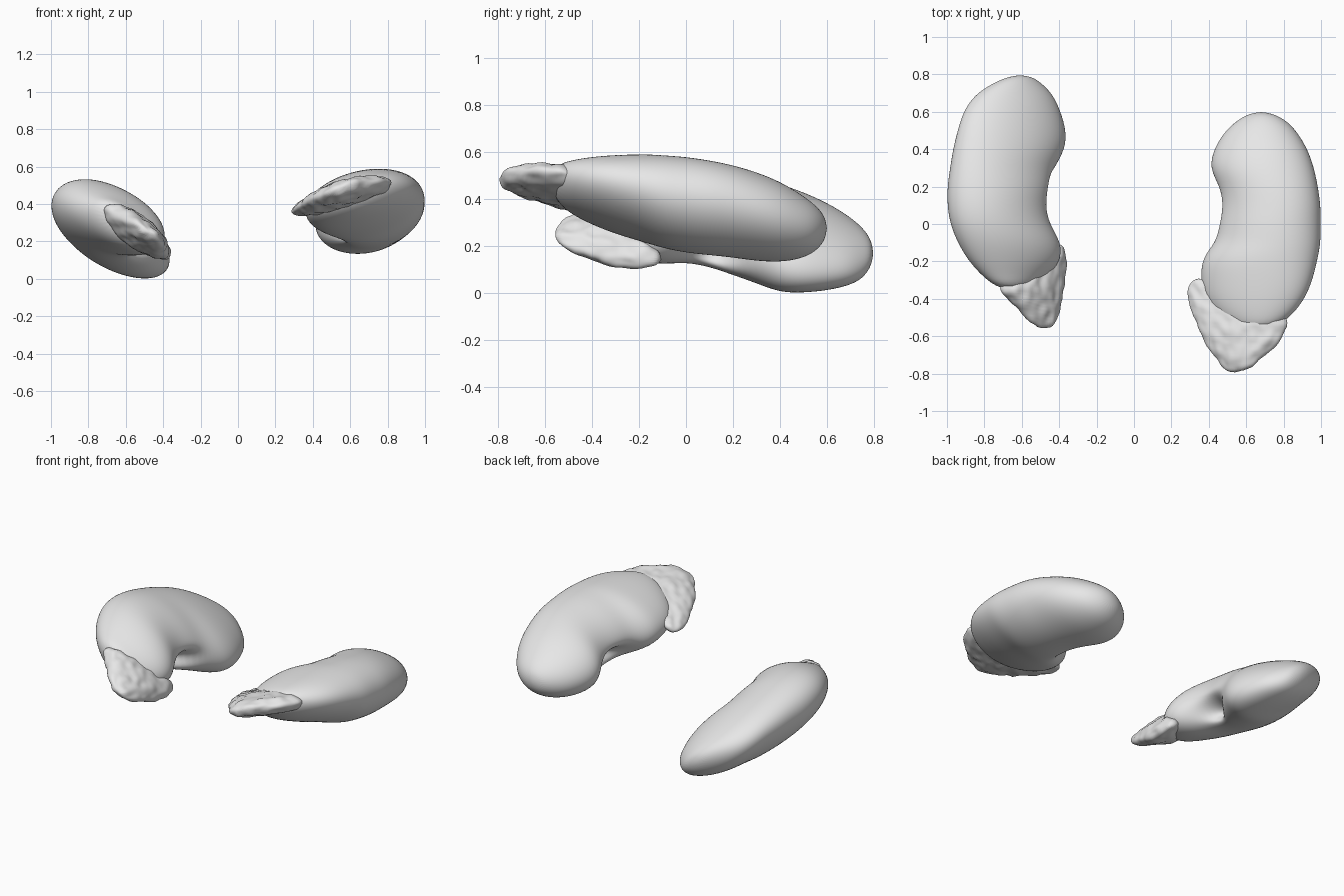
import bpy, bmesh, math
from mathutils import Vector, noise

tissue = bpy.data.materials.new("pale_grey")
tissue.diffuse_color = (0.8, 0.8, 0.8, 1)
SIDES = 28


def loft(name, start, sections, end):
    """Skin tilted ellipses (y, x min, x max, z min, z max, skew) between two tips."""
    bm = bmesh.new()
    rings = []
    for y, x0, x1, z0, z1, skew in sections:
        ring = []
        for i in range(SIDES):
            t = math.tau * i / SIDES
            ring.append(bm.verts.new(((x0 + x1) / 2 + (x1 - x0) / 2 * math.cos(t), y,
                                      (z0 + z1) / 2 + (z1 - z0) / 2 * math.sin(t + skew))))
        rings.append(ring)
    for a, b in zip(rings, rings[1:]):
        for i in range(SIDES):
            j = (i + 1) % SIDES
            bm.faces.new((a[i], a[j], b[j], b[i]))
    for tip, ring in ((start, rings[0]), (end, rings[-1])):
        v = bm.verts.new(tip)
        for i in range(SIDES):
            bm.faces.new((v, ring[i], ring[(i + 1) % SIDES]))
    bmesh.ops.recalc_face_normals(bm, faces=bm.faces)
    mesh = bpy.data.meshes.new(name)
    bm.to_mesh(mesh)
    bm.free()
    mesh.materials.append(tissue)
    ob = bpy.data.objects.new(name, mesh)
    bpy.context.collection.objects.link(ob)
    bpy.ops.object.select_all(action='DESELECT')
    ob.select_set(True)
    bpy.context.view_layer.objects.active = ob
    sub = ob.modifiers.new("smooth", 'SUBSURF')
    sub.levels = sub.render_levels = 2
    bpy.ops.object.modifier_apply(modifier=sub.name)
    bpy.ops.object.shade_smooth()
    return ob


def dent(ob, centre, push, size):
    """Press a soft pit into the inner side."""
    for v in ob.data.vertices:
        d = v.co - Vector(centre)
        f = math.exp(-sum((d[k] / size[k]) ** 2 for k in range(3)))
        v.co += Vector(push) * f


def roughen(ob, amount):
    """Lumpy gland surface."""
    moves = [v.normal * noise.noise(v.co * 20) * amount for v in ob.data.vertices]
    for v, m in zip(ob.data.vertices, moves):
        v.co += m


# Left kidney
left_kidney = loft("left_kidney", (-0.61, 0.797, 0.17), [
    (0.785, -0.68, -0.54, 0.11, 0.23, -0.6), (0.75, -0.76, -0.49, 0.06, 0.28, -0.6),
    (0.69, -0.855, -0.43, 0.03, 0.33, -0.6), (0.60, -0.915, -0.39, 0.01, 0.385, -0.6),
    (0.50, -0.945, -0.36, 0.0, 0.43, -0.6), (0.40, -0.97, -0.365, 0.0, 0.465, -0.55),
    (0.30, -0.985, -0.425, 0.04, 0.495, -0.47), (0.20, -1.0, -0.44, 0.075, 0.52, -0.4),
    (0.10, -1.0, -0.465, 0.11, 0.535, -0.36), (0.0, -0.985, -0.45, 0.13, 0.535, -0.36),
    (-0.10, -0.945, -0.385, 0.12, 0.515, -0.42), (-0.20, -0.885, -0.39, 0.135, 0.475, -0.47),
    (-0.28, -0.81, -0.46, 0.16, 0.435, -0.5), (-0.335, -0.74, -0.53, 0.21, 0.41, -0.5)],
    (-0.63, -0.36, 0.31))
dent(left_kidney, (-0.45, 0.13, 0.17), (-0.13, 0, 0.02), (0.11, 0.10, 0.06))

# Right kidney
right_kidney = loft("right_kidney", (0.68, 0.6, 0.275), [
    (0.588, 0.61, 0.75, 0.22, 0.33, 0.1), (0.55, 0.545, 0.82, 0.175, 0.375, 0.1),
    (0.49, 0.48, 0.875, 0.145, 0.42, 0.12), (0.40, 0.425, 0.93, 0.13, 0.475, 0.15),
    (0.30, 0.40, 0.965, 0.135, 0.515, 0.17), (0.20, 0.45, 0.985, 0.15, 0.545, 0.18),
    (0.10, 0.465, 1.0, 0.16, 0.565, 0.18), (0.0, 0.45, 1.0, 0.17, 0.58, 0.18),
    (-0.10, 0.435, 1.0, 0.19, 0.587, 0.2), (-0.18, 0.36, 0.985, 0.215, 0.592, 0.25),
    (-0.30, 0.355, 0.957, 0.25, 0.588, 0.33), (-0.40, 0.375, 0.915, 0.29, 0.58, 0.38),
    (-0.49, 0.44, 0.845, 0.335, 0.565, 0.38), (-0.55, 0.53, 0.76, 0.39, 0.545, 0.38)],
    (0.63, -0.58, 0.47))
dent(right_kidney, (0.46, 0.05, 0.26), (0.13, 0, 0.02), (0.11, 0.12, 0.06))

# Left cap gland
left_gland = loft("left_cap_gland", (-0.47, -0.565, 0.25), [
    (-0.545, -0.54, -0.425, 0.205, 0.295, -0.7), (-0.47, -0.61, -0.395, 0.17, 0.34, -0.75),
    (-0.40, -0.67, -0.38, 0.14, 0.38, -0.78), (-0.345, -0.735, -0.37, 0.115, 0.415, -0.78),
    (-0.28, -0.69, -0.36, 0.105, 0.375, -0.75), (-0.20, -0.57, -0.36, 0.105, 0.29, -0.7),
    (-0.13, -0.47, -0.365, 0.108, 0.21, -0.5)],
    (-0.41, -0.10, 0.14))
roughen(left_gland, 0.010)

# Right cap gland
right_gland = loft("right_cap_gland", (0.54, -0.795, 0.485), [
    (-0.775, 0.48, 0.61, 0.44, 0.525, 0.6), (-0.72, 0.435, 0.69, 0.415, 0.54, 0.62),
    (-0.65, 0.385, 0.765, 0.395, 0.55, 0.65), (-0.57, 0.345, 0.81, 0.37, 0.552, 0.68),
    (-0.49, 0.315, 0.845, 0.35, 0.545, 0.72), (-0.42, 0.288, 0.68, 0.335, 0.49, 0.68),
    (-0.35, 0.285, 0.48, 0.335, 0.43, 0.6), (-0.31, 0.30, 0.41, 0.345, 0.41, 0.6)],
    (0.345, -0.29, 0.375))
roughen(right_gland, 0.010)
